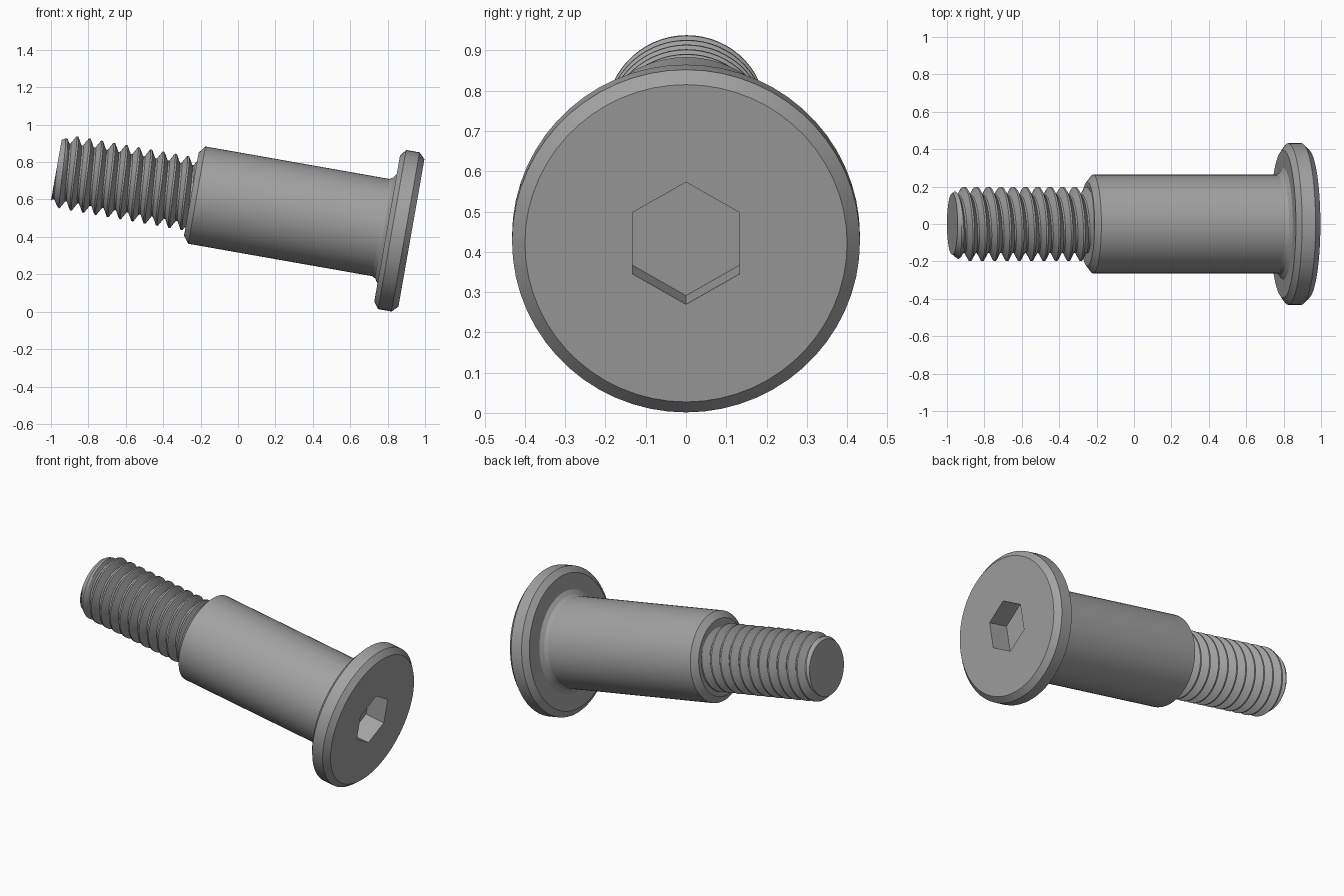
import bpy, bmesh, math

if "Cube" in bpy.data.objects:
    bpy.data.objects.remove(bpy.data.objects["Cube"], do_unlink=True)

SEG = 60
TILT = math.radians(10)
CENTRE = (0.1, 0, 0.567)

steel = bpy.data.materials.new("grey steel")
steel.use_nodes = True
steel.diffuse_color = (0.36, 0.36, 0.36, 1)
steel.node_tree.nodes["Principled BSDF"].inputs["Base Color"].default_value = steel.diffuse_color


def make_object(name, bm):
    """Turn a mesh built along local X into a tilted object."""
    bmesh.ops.recalc_face_normals(bm, faces=bm.faces)
    mesh = bpy.data.meshes.new(name)
    bm.to_mesh(mesh)
    bm.free()
    mesh.materials.append(steel)
    obj = bpy.data.objects.new(name, mesh)
    bpy.context.collection.objects.link(obj)
    obj.location = CENTRE
    obj.rotation_euler = (0, TILT, 0)
    return obj


def smooth(obj):
    bpy.ops.object.select_all(action="DESELECT")
    obj.select_set(True)
    bpy.context.view_layer.objects.active = obj
    bpy.ops.object.shade_smooth_by_angle(angle=math.radians(25))


def lathe(name, profile, sides=SEG, turn=0):
    """Closed solid of revolution from (position, radius) points."""
    bm = bmesh.new()
    rings = []
    for s, r in profile:
        angles = [turn + math.tau * j / sides for j in range(sides)]
        rings.append([bm.verts.new((s, r * math.cos(a), r * math.sin(a))) for a in angles])
    for a, b in zip(rings, rings[1:]):
        for j in range(sides):
            k = (j + 1) % sides
            bm.faces.new((a[j], a[k], b[k], b[j]))
    bm.faces.new(rings[0])
    bm.faces.new(rings[-1])
    return make_object(name, bm)


# Flanged head with chamfered rims and a hexagonal drive socket
head = lathe("head", [(0.708, 0.395), (0.735, 0.432), (0.808, 0.432), (0.84, 0.4)])
cutter = lathe("socket_cutter", [(0.715, 0.154), (0.9, 0.154)], 6, math.pi / 2)
socket = head.modifiers.new("socket", "BOOLEAN")
socket.operation = "DIFFERENCE"
socket.solver = "EXACT"
socket.object = cutter
bpy.context.view_layer.objects.active = head
bpy.ops.object.modifier_apply(modifier="socket")
bpy.data.objects.remove(cutter, do_unlink=True)
smooth(head)

# Plain shoulder, chamfered at the thread end and flared into the head
shoulder = lathe("shoulder", [(-0.355, 0.225), (-0.325, 0.264), (0.674, 0.264),
                              (0.692, 0.274), (0.709, 0.3)])
smooth(shoulder)

# Right-handed helical thread
PITCH, CREST, ROOT = 0.0668, 0.198, 0.155
START, END, FIRST_CREST = -1.088, -0.35, -1.008
STEPS = 10


def thread_radius(s, angle):
    """Radius of the thread flank, limited by the chamfer at the tip."""
    if s <= START:
        return 0.165
    t = (s - FIRST_CREST) / PITCH - (angle / math.tau - 0.25)
    off = abs(t - round(t))
    flank = min(max((off - 0.07) / 0.36, 0), 1)
    chamfer = 0.165 + (s - START) * 0.65
    return min(CREST + (ROOT - CREST) * flank, chamfer)


bm = bmesh.new()
fractions = (0, 0.07, 0.25, 0.43, 0.5, 0.57, 0.75, 0.93)
turns = range(-3, 12)
columns = []
for j in range(SEG + 1):
    angle = math.tau * j / SEG
    column = []
    for n in turns:
        for f in fractions:
            s = FIRST_CREST + PITCH * (n + f + j / SEG - 0.25)
            s = min(max(s, START), END)
            r = thread_radius(s, angle)
            column.append(bm.verts.new((s, r * math.cos(angle), r * math.sin(angle))))
    columns.append(column)
for a, b in zip(columns, columns[1:]):
    for i in range(len(a) - 1):
        bm.faces.new((a[i], a[i + 1], b[i + 1], b[i]))
bmesh.ops.remove_doubles(bm, verts=bm.verts, dist=0.0003)
# Close the flat tip and the end hidden in the shoulder
bmesh.ops.holes_fill(bm, edges=[e for e in bm.edges if e.is_boundary], sides=0)
thread = make_object("threaded_shank", bm)
smooth(thread)
